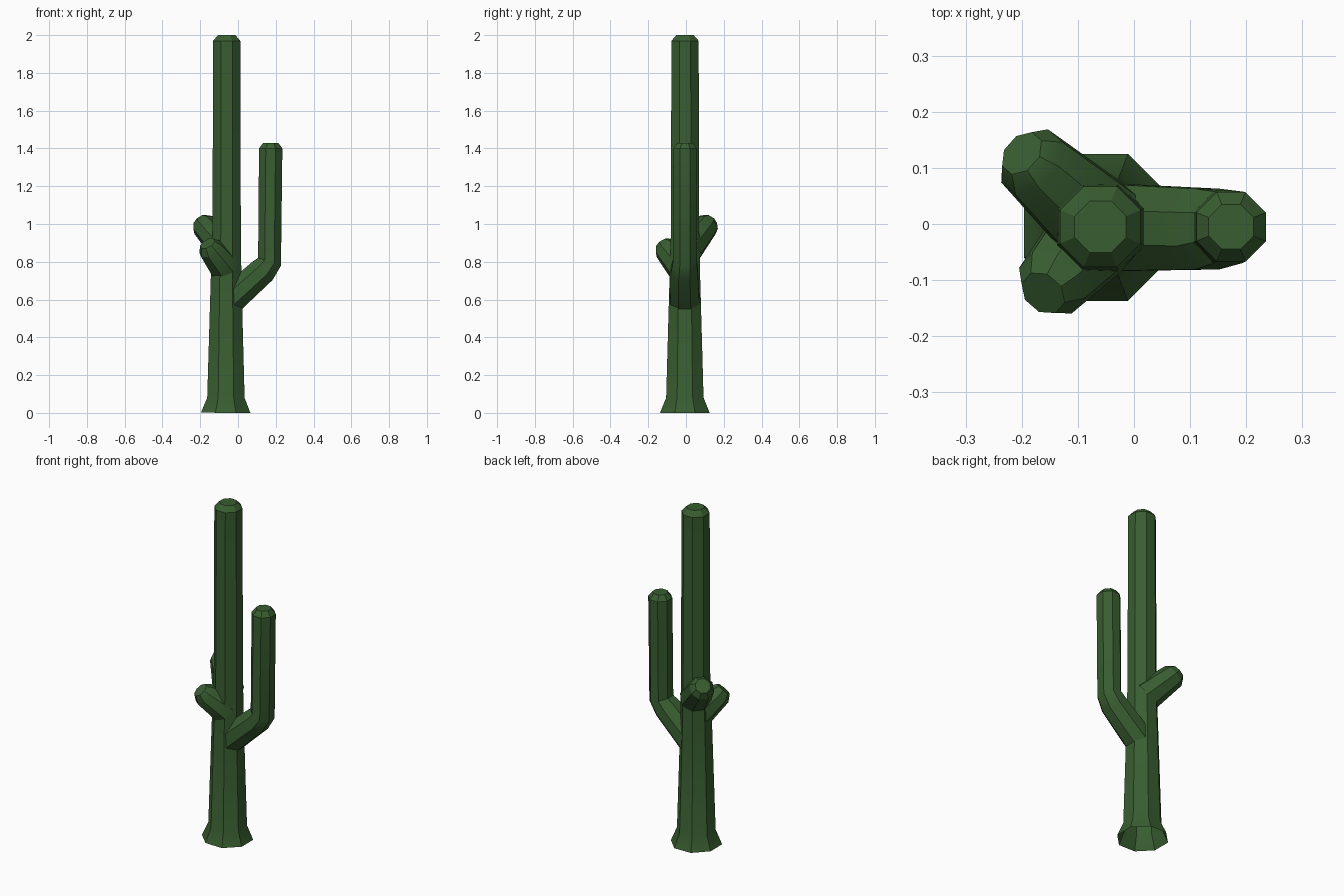
import bpy, math
from mathutils import Vector

cube = bpy.data.objects.get("Cube")
if cube:
    bpy.data.objects.remove(cube, do_unlink=True)

green = bpy.data.materials.new("cactus_green")
green.use_nodes = True
color = (0.04, 0.11, 0.03, 1)
green.diffuse_color = color
bsdf = green.node_tree.nodes["Principled BSDF"]
bsdf.inputs["Base Color"].default_value = color
bsdf.inputs["Roughness"].default_value = 0.9

SIDES = 8


def tube(name, side, path):
    """Octagonal tube along (x, y, z, apothem) points, closed at its far end."""
    side = Vector(side).normalized()
    centers = [Vector(p[:3]) for p in path]
    verts, faces = [], []
    for i, c in enumerate(centers):
        tangent = Vector()
        if i > 0:
            tangent += (c - centers[i - 1]).normalized()
        if i < len(path) - 1:
            tangent += (centers[i + 1] - c).normalized()
        # keep the ring square to the path, with its flats facing the side
        tangent = (tangent - side * tangent.dot(side)).normalized()
        other = side.cross(tangent)
        radius = path[i][3] / math.cos(math.pi / SIDES)
        for k in range(SIDES):
            a = (k + 0.5) * math.tau / SIDES
            verts.append(c + radius * (math.cos(a) * other - math.sin(a) * side))
    for i in range(len(path) - 1):
        for k in range(SIDES):
            a, b = i * SIDES + k, i * SIDES + (k + 1) % SIDES
            faces.append((a, a + SIDES, b + SIDES, b))
    last = (len(path) - 1) * SIDES
    faces.append(tuple(range(last + SIDES - 1, last - 1, -1)))

    mesh = bpy.data.meshes.new(name)
    mesh.from_pydata(verts, [], faces)
    mesh.materials.append(green)
    obj = bpy.data.objects.new(name, mesh)
    bpy.context.collection.objects.link(obj)
    bpy.ops.object.select_all(action="DESELECT")
    obj.select_set(True)
    bpy.context.view_layer.objects.active = obj
    bpy.ops.object.shade_smooth_by_angle(angle=math.radians(30))
    return obj


# Trunk with flared, open foot and bevelled top
tube("trunk", (0, 1, 0), [
    (-0.065, -0.006, 0, 0.131), (-0.064, -0.006, 0.08, 0.099),
    (-0.063, -0.006, 0.72, 0.081), (-0.06, -0.005, 0.95, 0.075),
    (-0.06, -0.005, 1.97, 0.072), (-0.06, -0.005, 2.0, 0.046)])

# Tall arm that bends upward
tube("left_tall_arm", (0, 1, 0), [
    (-0.05, -0.006, 0.59, 0.078), (0.13, -0.009, 0.752, 0.072),
    (0.167, -0.006, 0.8, 0.064), (0.173, -0.005, 1.4, 0.062),
    (0.173, -0.005, 1.43, 0.04)])

# Short stubs on the other side
tube("right_back_stub", (0.66, 0.75, 0), [
    (-0.065, 0.005, 0.865, 0.08), (-0.182, 0.11, 0.995, 0.063),
    (-0.2, 0.126, 1.018, 0.04)])
tube("right_front_stub", (0.75, -0.65, 0), [
    (-0.07, -0.02, 0.77, 0.078), (-0.146, -0.105, 0.868, 0.062),
    (-0.162, -0.123, 0.896, 0.04)])
